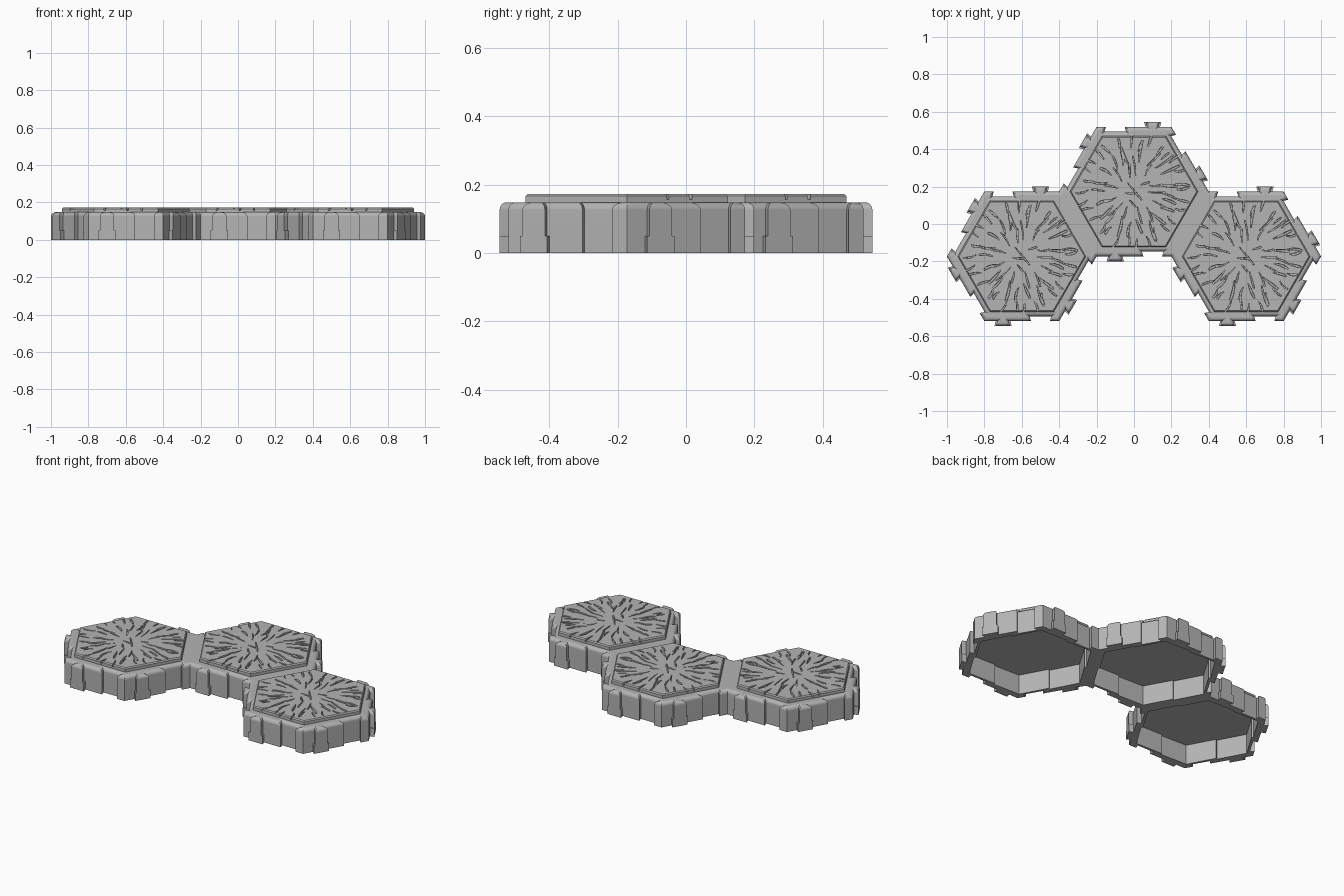
import bpy, bmesh, math, random
from mathutils import Vector

R = 0.4                                   # tile corner radius
A = R * math.sqrt(3) / 2                  # tile centre-to-side distance
CENTRES = [Vector((-1.5 * R, -A / 2)), Vector((0, A / 2)), Vector((1.5 * R, -A / 2))]
RIM, TOP = 0.148, 0.172

if "Cube" in bpy.data.objects:
    bpy.data.objects.remove(bpy.data.objects["Cube"])

grey = bpy.data.materials.new("stone grey")
grey.use_nodes = True
COLOUR = (0.46, 0.46, 0.46, 1)
grey.diffuse_color = COLOUR
grey.node_tree.nodes["Principled BSDF"].inputs["Base Color"].default_value = COLOUR


def hexagon(radius, centre=Vector((0, 0))):
    return [centre + radius * Vector((math.cos(k * math.pi / 3), math.sin(k * math.pi / 3)))
            for k in range(6)]


def inset(points, d):
    """Move a counter-clockwise outline inward with mitred corners."""
    out = []
    for i, p in enumerate(points):
        a = (p - points[i - 1]).normalized()
        b = (points[(i + 1) % len(points)] - p).normalized()
        n0, n1 = Vector((a.y, -a.x)), Vector((b.y, -b.x))
        out.append(p - (n0 + n1) / (1 + n0.dot(n1)) * d)
    return out


def loft(bm, rings):
    """Closed solid through rings of (outline, z)."""
    rows = [[bm.verts.new((p.x, p.y, z)) for p in pts] for pts, z in rings]
    n = len(rows[0])
    for lo, hi in zip(rows, rows[1:]):
        for i in range(n):
            j = (i + 1) % n
            bm.faces.new((lo[i], lo[j], hi[j], hi[i]))
    bm.faces.new(rows[0][::-1])
    bm.faces.new(rows[-1])


def make(name, bm):
    bmesh.ops.recalc_face_normals(bm, faces=bm.faces)
    mesh = bpy.data.meshes.new(name)
    bm.to_mesh(mesh)
    bm.free()
    mesh.materials.append(grey)
    obj = bpy.data.objects.new(name, mesh)
    bpy.context.collection.objects.link(obj)
    return obj


def select(obj):
    bpy.ops.object.select_all(action='DESELECT')
    obj.select_set(True)
    bpy.context.view_layer.objects.active = obj


def carve(obj, cutter):
    mod = obj.modifiers.new("carve", 'BOOLEAN')
    mod.operation, mod.solver = 'DIFFERENCE', 'EXACT'
    mod.use_self = True
    mod.object = cutter
    select(obj)
    bpy.ops.object.modifier_apply(modifier=mod.name)
    bpy.data.objects.remove(cutter)


# Outer border of the three joined tiles, as chained sides
def border():
    key = lambda p: (round(p.x, 3) + 0.0, round(p.y, 3) + 0.0)
    sides = {}
    for c in CENTRES:
        h = hexagon(R, c)
        for i in range(6):
            sides[key(h[i]), key(h[(i + 1) % 6])] = (h[i], h[(i + 1) % 6])
    outer = {a: s for (a, b), s in sides.items() if (b, a) not in sides}
    at = next(iter(outer))
    chain = []
    for _ in range(len(outer)):
        chain.append(outer[at])
        at = key(outer[at][1])
    return chain


def outline(widen):
    """Border with a dovetail tab and a matching notch on every side."""
    pts = []
    for a, b in border():
        d = (b - a).normalized()
        n = Vector((d.y, -d.x))
        pts.append(a)
        for at, base, tip, depth in ((0.25, 0.031 + widen, 0.038 + widen, 0.026),
                                     (0.75, 0.05, 0.058, -0.026)):
            m = a.lerp(b, at)
            pts += [m - d * base, m - d * tip + n * depth, m + d * tip + n * depth, m + d * base]
    return pts


# Base with stepped tabs and a rounded top edge
wide, plain = outline(0.008), outline(0)
rings = [(wide, 0), (wide, 0.05), (plain, 0.05)]
ROUND = 0.022
for k in range(6):
    t = k / 5 * math.pi / 2
    rings.append((inset(plain, ROUND * (1 - math.cos(t))), RIM - ROUND * (1 - math.sin(t))))
bm = bmesh.new()
loft(bm, rings)
base = make("tile_base", bm)

# Hollow underside, its wall stepping inward behind each notch
bm = bmesh.new()
for c in CENTRES:
    h = hexagon(1, Vector((0, 0)))
    pts = []
    for i in range(6):
        a, b = h[i], h[(i + 1) % 6]
        mid = (a + b) / 2
        pts += [a * 0.355, mid * 0.362, mid * 0.350]
    pts = [c + p for p in pts]
    loft(bm, [(pts, -0.05), (pts, 0.12)])
carve(base, make("hollow_cutter", bm))
select(base)
bpy.ops.object.shade_smooth_by_angle(angle=math.radians(35))
mod = base.modifiers.new("even shading", 'WEIGHTED_NORMAL')
mod.keep_sharp = True

# Raised top plate with a small chamfer
bm = bmesh.new()
h = hexagon(0.342)
loft(bm, [(h, RIM - 0.006), (h, TOP - 0.006), (inset(h, 0.006), TOP)])
plate = make("cracked_plate_centre", bm)

# Cracks radiating from the middle of the plate
random.seed(7)
bm = bmesh.new()


def crack(angle, r0, length, width, lean=0.0, bend=0.0):
    start = Vector((math.cos(angle), math.sin(angle))) * r0
    d = Vector((math.cos(angle + lean), math.sin(angle + lean)))
    side = Vector((-d.y, d.x))
    spine = [start + d * length * t + side * bend * math.sin(t * math.pi) for t in (0, 0.35, 0.7, 1)]
    rows = []
    for s, z in ((0.7, TOP - 0.016), (1.0, TOP + 0.01)):
        half = [width * s * f for f in (0.15, 0.45, 0.6, 0.4)]
        pts = [p - side * w for p, w in zip(spine, half)]
        pts += [p + side * w for p, w in zip(spine[::-1], half[::-1])]
        rows.append((pts, z))
    loft(bm, rows)


RINGS = ((13, 0.09, 0.09, 0.008), (22, 0.155, 0.10, 0.012), (30, 0.235, 0.07, 0.011))
for count, r0, length, width in RINGS:
    for k in range(count):
        ang = (k + random.uniform(-0.25, 0.25)) * math.tau / count
        crack(ang, r0 + random.uniform(-0.02, 0.02), length * random.uniform(0.7, 1.2),
              width * random.uniform(0.7, 1.2), random.uniform(-0.35, 0.35),
              random.uniform(-0.008, 0.008))
# Short crossing cracks at the middle
for ang, r0, length, lean in ((2.2, 0.06, 0.12, 3.2), (3.3, 0.05, 0.06, 2.9),
                              (4.2, 0.05, 0.05, 1.2), (0.8, 0.05, 0.05, -0.5)):
    crack(ang, r0, length, 0.009, lean)
carve(plate, make("crack_cutter", bm))

# One plate on every tile
for c, side in zip(CENTRES, ("right", "centre", "left")):
    obj = plate if side == "centre" else plate.copy()
    if obj is not plate:
        bpy.context.collection.objects.link(obj)
    obj.name = "cracked_plate_" + side
    obj.location = (c.x, c.y, 0)
